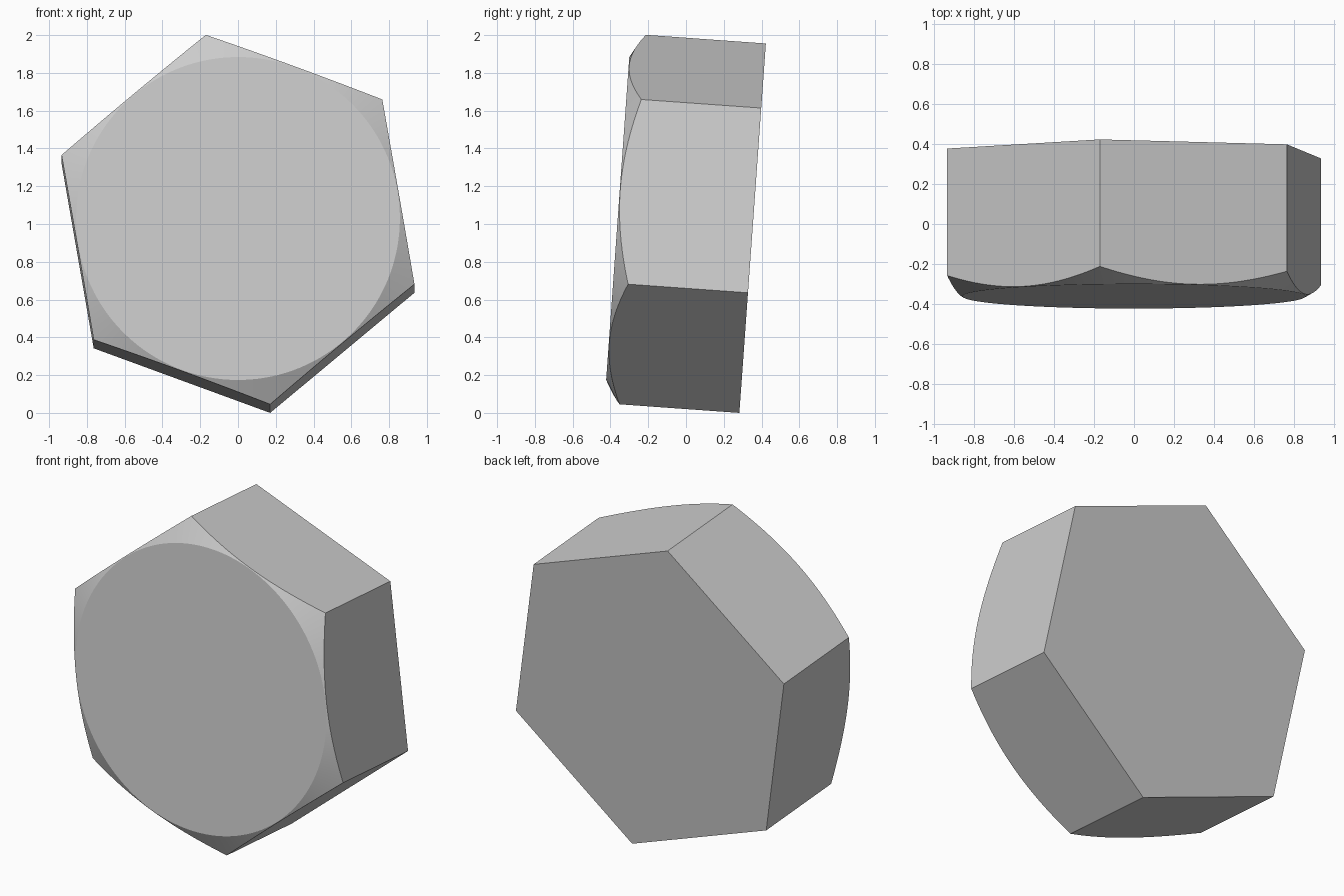
import bpy, bmesh, math
from mathutils import Matrix

if "Cube" in bpy.data.objects:
    bpy.data.objects.remove(bpy.data.objects["Cube"])

R = 0.995                 # corner radius of the hexagon
FLAT = R * math.cos(math.pi / 6)
FACE_R = 0.857            # radius of the round front face
HALF = 0.358              # half thickness
TILT = math.radians(-4.1)
TURN = math.radians(99.85)
SEG = 24                  # steps per flat
N = SEG * 6

bm = bmesh.new()


def vert(a, r, y):
    return bm.verts.new((r * math.cos(a), y, r * math.sin(a)))


# Front circle, and the scalloped line where the 30 degree cone meets the flats
face, rim = [], []
for i in range(N):
    step = 2 * math.pi * i / N
    a = TURN + step
    r = FLAT / math.cos(step % (math.pi / 3) - math.pi / 6) if i % SEG else R
    face.append(vert(a, FACE_R, -HALF))
    rim.append(vert(a, r, -HALF + (r - FACE_R) * math.tan(math.pi / 6)))
back = [vert(TURN + k * math.pi / 3, R, HALF) for k in range(6)]

# Front and back caps, chamfer, six flats
bm.faces.new(face)
bm.faces.new(back)
for i in range(N):
    j = (i + 1) % N
    bm.faces.new((face[i], face[j], rim[j], rim[i]))
for k in range(6):
    edge = [rim[(k * SEG + i) % N] for i in range(SEG + 1)]
    bm.faces.new(edge + [back[(k + 1) % 6], back[k]])
bmesh.ops.recalc_face_normals(bm, faces=bm.faces)

# Lean the head back slightly and stand it on the ground
bm.transform(Matrix.Rotation(TILT, 4, 'X'))
low = min(v.co.z for v in bm.verts)
ys = [v.co.y for v in bm.verts]
bmesh.ops.translate(bm, verts=bm.verts, vec=(0, -(min(ys) + max(ys)) / 2, -low))

mesh = bpy.data.meshes.new("hex_bolt_head")
bm.to_mesh(mesh)
bm.free()
head = bpy.data.objects.new("hex_bolt_head", mesh)
bpy.context.collection.objects.link(head)
bpy.context.view_layer.objects.active = head
head.select_set(True)
bpy.ops.object.shade_smooth_by_angle(angle=math.radians(20))
